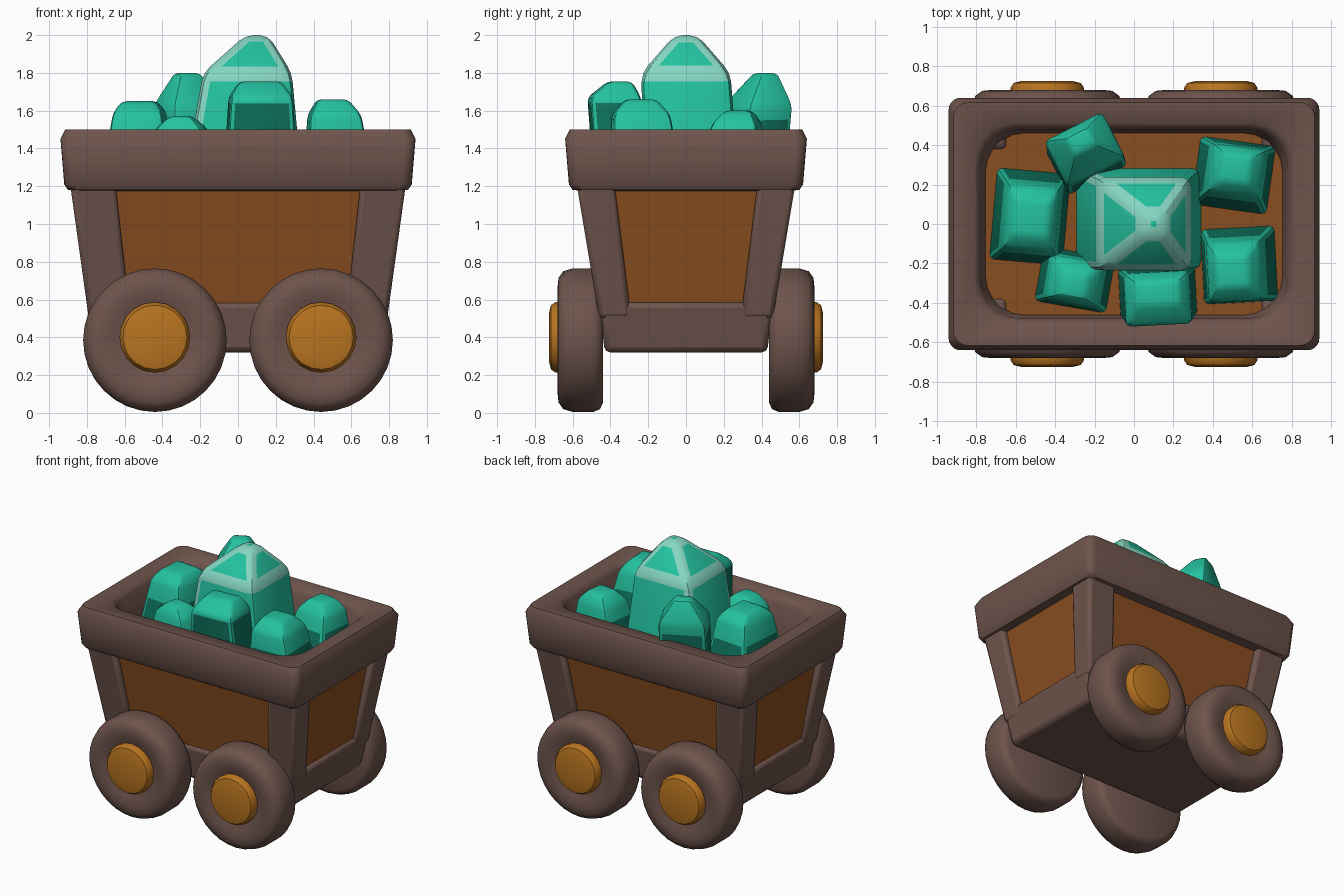
import bpy, bmesh, math
from mathutils import Vector, Matrix

old = bpy.data.objects.get("Cube")
if old:
    bpy.data.objects.remove(old, do_unlink=True)


def material(name, rgb):
    """Flat material from an sRGB 0-255 colour."""
    lin = [((c / 255 + 0.055) / 1.055) ** 2.4 for c in rgb]
    m = bpy.data.materials.new(name)
    m.use_nodes = True
    m.diffuse_color = (*lin, 1)
    bsdf = m.node_tree.nodes["Principled BSDF"]
    bsdf.inputs["Base Color"].default_value = (*lin, 1)
    bsdf.inputs["Roughness"].default_value = 0.8
    return m


BROWN = material("dark brown wood", (110, 84, 76))
ORANGE = material("orange wood", (138, 78, 32))
GOLD = material("golden hub", (184, 116, 32))
TEAL = material("teal crystal", (36, 194, 160))
DEEP = material("deep teal crystal", (14, 116, 94))
PALE = material("pale teal crystal", (134, 214, 194))


def rect(cx, cy, hx, hy, z, r=0, yaw=0, steps=5):
    """Horizontal rectangle ring, with rounded corners if r > 0."""
    pts = []
    for i, (sx, sy) in enumerate([(1, 1), (-1, 1), (-1, -1), (1, -1)]):
        if r == 0:
            pts.append(Vector((sx * hx, sy * hy, 0)))
            continue
        for k in range(steps + 1):
            a = math.pi / 2 * (i + k / steps)
            pts.append(Vector((sx * (hx - r) + r * math.cos(a),
                               sy * (hy - r) + r * math.sin(a), 0)))
    turn = Matrix.Rotation(math.radians(yaw), 3, "Z")
    return [turn @ p + Vector((cx, cy, z)) for p in pts]


def loft(rings, closed=False):
    """Skin a list of rings; close it into a loop or cap both ends."""
    bm = bmesh.new()
    loops = [[bm.verts.new(p) for p in ring] for ring in rings]
    pairs = list(zip(loops, loops[1:]))
    if closed:
        pairs.append((loops[-1], loops[0]))
    for a, b in pairs:
        for i in range(len(a)):
            j = (i + 1) % len(a)
            bm.faces.new((a[i], a[j], b[j], b[i]))
    if not closed:
        bm.faces.new(loops[0])
        bm.faces.new(loops[-1])
    bmesh.ops.recalc_face_normals(bm, faces=bm.faces)
    return bm


def finish(bm, name, mats, bevel=0, angle=40):
    me = bpy.data.meshes.new(name)
    bm.to_mesh(me)
    bm.free()
    for m in mats:
        me.materials.append(m)
    ob = bpy.data.objects.new(name, me)
    bpy.context.collection.objects.link(ob)
    bpy.ops.object.select_all(action="DESELECT")
    ob.select_set(True)
    bpy.context.view_layer.objects.active = ob
    bpy.ops.object.shade_smooth_by_angle(angle=math.radians(angle))
    if bevel:
        mod = ob.modifiers.new("Bevel", "BEVEL")
        mod.width = bevel
        mod.segments = 2
        mod.limit_method = "ANGLE"
    return ob


# Thick rim around the opening
rim = [(.90, .60, .05, 1.18), (.92, .62, .06, 1.21), (.94, .64, .06, 1.45),
       (.915, .615, .07, 1.5), (.81, .51, .2, 1.5), (.78, .48, .2, 1.46),
       (.75, .46, .2, 1.17)]
finish(loft([rect(0, 0, hx, hy, z, r) for hx, hy, r, z in rim], True),
       "rim", [BROWN], angle=50)

# Tapered tub of panels, and the base below it
finish(loft([rect(0, 0, .75, .42, .45), rect(0, 0, .84, .53, 1.2)]),
       "panels", [ORANGE])
finish(loft([rect(0, 0, .75, .43, .32), rect(0, 0, .80, .46, .585)]),
       "base", [BROWN], bevel=.03)

# Leaning corner posts
for sx, side in ((1, "left"), (-1, "right")):
    for sy, end in ((-1, "front"), (1, "back")):
        finish(loft([rect(sx * .68, sy * .375, .11, .085, .5),
                     rect(sx * .77, sy * .48, .12, .10, 1.22)]),
               f"{end}_{side}_post", [BROWN], bevel=.025)


def lathe_y(profile, cx, cz, sy, n):
    """Turn (radius, y) points round a horizontal axle."""
    rings = []
    for r, y in profile:
        rings.append([Vector((cx + r * math.cos(2 * math.pi * i / n), sy * y,
                              cz + r * math.sin(2 * math.pi * i / n)))
                      for i in range(n)])
    return loft(rings)


# Wheels with domed hubs
tyre = [(.33, .44), (.365, .455), (.38, .49), (.38, .6), (.365, .65),
        (.33, .675), (.28, .68), (.22, .67), (.18, .655)]
hub = [(.185, .63), (.187, .69), (.17, .715), (.13, .725)]
for sx, side in ((1, "left"), (-1, "right")):
    for sy, end in ((-1, "front"), (1, "back")):
        finish(lathe_y(tyre, sx * .44, .385, sy, 32),
               f"{end}_{side}_wheel", [BROWN], angle=50)
        finish(lathe_y(hub, sx * .44, .4, sy, 20),
               f"{end}_{side}_hub", [GOLD])


def crystal(name, base, shoulder, cap, yaw=0, dark=None, bevel=.025):
    """Four-sided crystal; each ring is (x, y, half x, half y, z)."""
    rings = [base, shoulder, cap]
    if dark:
        t = (dark - base[4]) / (shoulder[4] - base[4])
        rings.insert(1, [a + (b - a) * t for a, b in zip(base, shoulder)])
    bm = loft([rect(*ring, yaw=yaw) for ring in rings])
    if dark:
        for f in bm.faces:
            f.material_index = int(f.calc_center_median().z < dark)
    # Worn edges keep the light colour; the underside stays sharp
    sharp = [e for e in bm.edges if e.calc_face_angle(0) > .12
             and max(v.co.z for v in e.verts) > base[4] + .01]
    out = bmesh.ops.bevel(bm, geom=sharp, offset=bevel, segments=2,
                          profile=.5, affect="EDGES", clamp_overlap=True,
                          material=0)
    if not dark:
        # Pale edges on the peak and down the right-hand side
        for f in out["faces"]:
            c = f.calc_center_median()
            f.material_index = 2 if c.z > 1.7 or c.x < 0 else 0
    finish(bm, name, [TEAL, DEEP, PALE], angle=30)


crystal("main_crystal", (.02, .03, .33, .26, 1.1), (.05, 0, .235, .235, 1.8),
        (.1, 0, .06, .06, 2.0), bevel=.045)
crystal("right_crystal", (-.53, .04, .2, .25, 1.1), (-.52, .03, .13, .16, 1.59),
        (-.52, .03, .09, .09, 1.65), yaw=-5, dark=1.45)
crystal("back_crystal", (-.24, .33, .17, .13, 1.1), (-.25, .38, .165, .13, 1.63),
        (-.27, .42, .06, .05, 1.8), yaw=27, dark=1.55)
crystal("front_crystal", (.12, -.34, .2, .13, 1.1), (.12, -.38, .165, .135, 1.67),
        (.12, -.35, .11, .06, 1.755), yaw=3, dark=1.64)
crystal("front_right_crystal", (-.3, -.28, .2, .15, 1.1),
        (-.3, -.29, .13, .11, 1.5), (-.3, -.31, .06, .06, 1.57),
        yaw=-10, dark=1.4)
crystal("front_left_crystal", (.54, -.2, .2, .2, 1.1),
        (.51, -.24, .135, .15, 1.58), (.5, -.24, .08, .08, 1.66),
        yaw=3, dark=1.45)
crystal("back_left_crystal", (.5, .24, .21, .19, 1.1),
        (.52, .27, .13, .12, 1.53), (.52, .28, .07, .07, 1.6),
        yaw=-8, dark=1.42)
